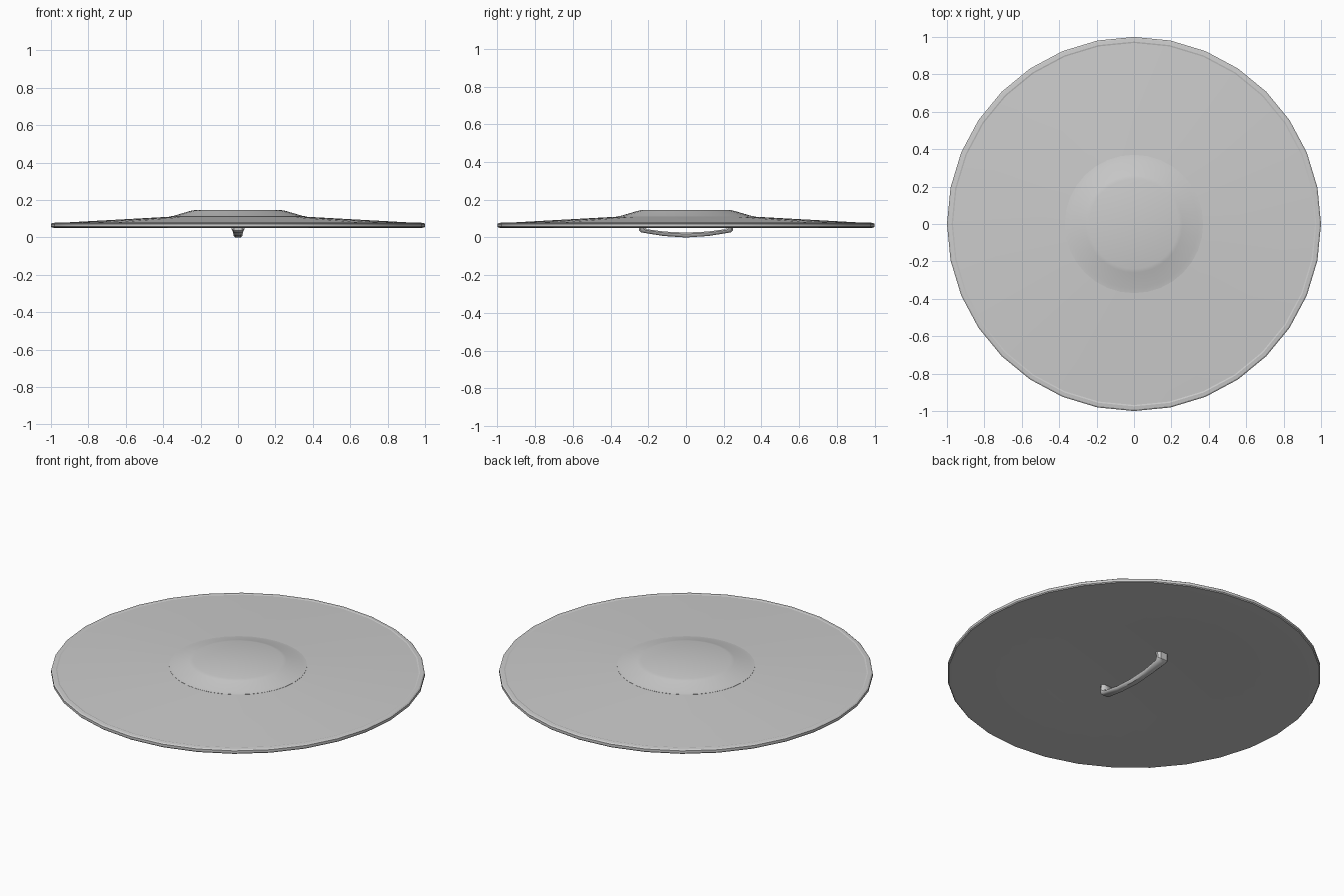
import bpy, bmesh
from math import cos, sin, pi

if "Cube" in bpy.data.objects:
    bpy.data.objects.remove(bpy.data.objects["Cube"])


def make_object(name, bm, angle):
    bmesh.ops.recalc_face_normals(bm, faces=bm.faces)
    mesh = bpy.data.meshes.new(name)
    bm.to_mesh(mesh)
    bm.free()
    ob = bpy.data.objects.new(name, mesh)
    bpy.context.collection.objects.link(ob)
    bpy.ops.object.select_all(action='DESELECT')
    bpy.context.view_layer.objects.active = ob
    ob.select_set(True)
    bpy.ops.object.shade_smooth_by_angle(angle=angle)
    return ob


def bridge(bm, rings):
    for a, b in zip(rings, rings[1:]):
        n = len(a)
        for i in range(n):
            j = (i + 1) % n
            bm.faces.new((a[i], a[j], b[j], b[i]))


def lathe(name, profile, sides):
    """Revolve (radius, z) points; first and last lie on the axis."""
    bm = bmesh.new()
    rings = [[bm.verts.new((r * cos(2 * pi * i / sides), r * sin(2 * pi * i / sides), z))
              for i in range(sides)] for r, z in profile[1:-1]]
    bridge(bm, rings)
    for ring, (_, z) in ((rings[0], profile[0]), (rings[-1], profile[-1])):
        tip = bm.verts.new((0, 0, z))
        for i in range(sides):
            bm.faces.new((tip, ring[i], ring[(i + 1) % sides]))
    return make_object(name, bm, 0.3)


# Shallow conical disc with a thin rim and a slightly dished underside
lathe("shield_disc", [(0, 0.09), (0.5, 0.07), (0.98, 0.051), (0.995, 0.052), (1.0, 0.057),
                      (1.0, 0.072), (0.993, 0.077), (0.975, 0.079), (0.968, 0.077),
                      (0.37, 0.11), (0, 0.125)], 32)

# Raised central boss
lathe("boss", [(0, 0.1), (0.37, 0.105), (0.37, 0.111), (0.345, 0.115), (0.26, 0.14),
               (0.24, 0.145), (0, 0.146)], 32)

# Curved grip: (inner y, inner z, outer y, outer z, half width) for one half
half = [(0.215, 0.1, 0.25, 0.1, 0.038), (0.222, 0.055, 0.25, 0.038, 0.036),
        (0.205, 0.043, 0.238, 0.027, 0.03), (0.11, 0.031, 0.12, 0.008, 0.025),
        (0, 0.026, 0, 0, 0.025)]
sections = half + [(-a, b, -c, d, w) for a, b, c, d, w in reversed(half[:-1])]
bm = bmesh.new()
rings = []
for iy, iz, oy, oz, w in sections:
    ring = []
    for x, t in ((-0.7, 0), (0.7, 0), (1, 0.3), (0.95, 0.65), (0.6, 1),
                 (-0.6, 1), (-0.95, 0.65), (-1, 0.3)):
        ring.append(bm.verts.new((x * w, iy + (oy - iy) * t, iz + (oz - iz) * t)))
    rings.append(ring)
bridge(bm, rings)
bm.faces.new(rings[0])
bm.faces.new(rings[-1])
make_object("hand_grip", bm, 0.7)
